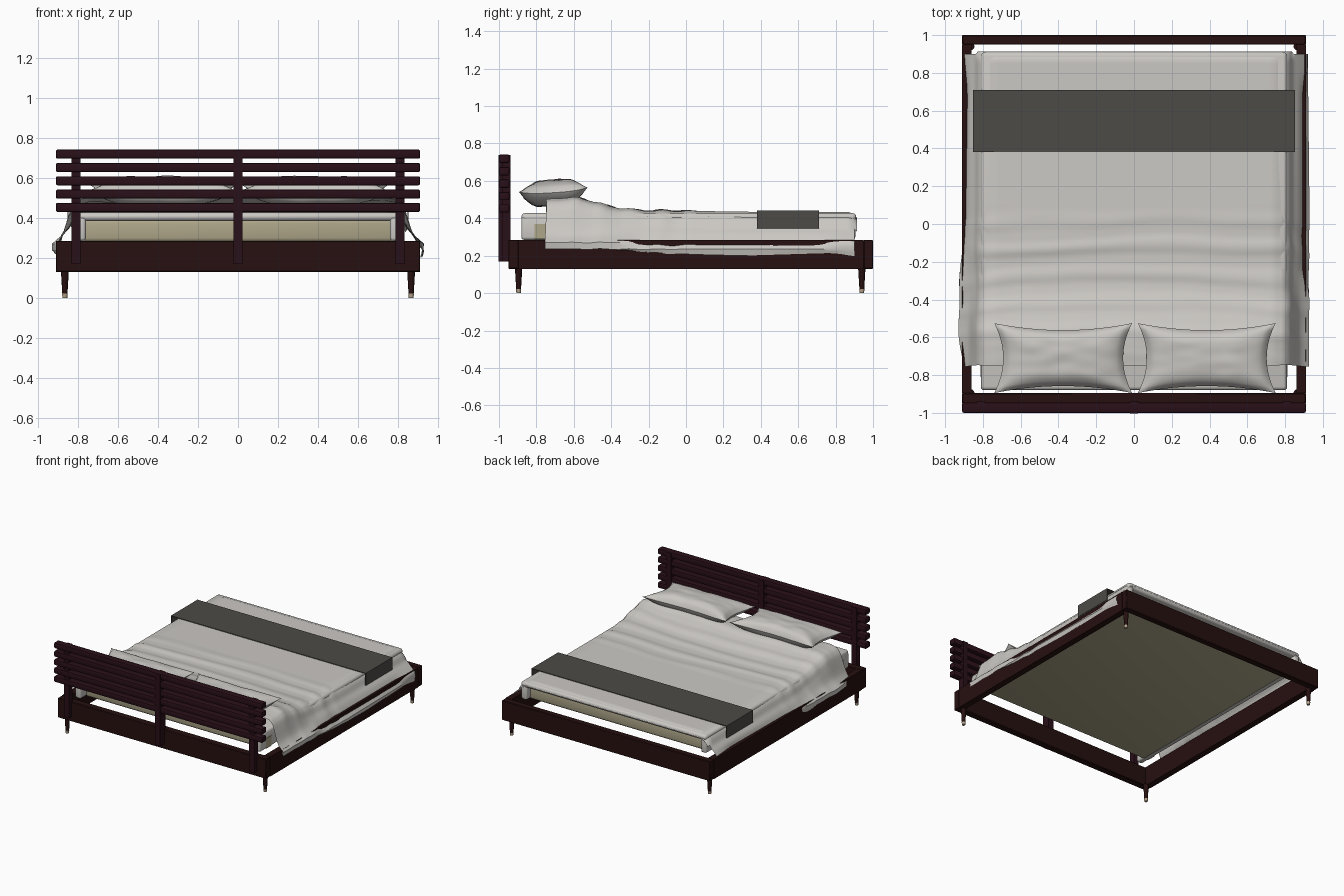
import bpy, bmesh, math
from mathutils import Vector, noise

cube = bpy.data.objects.get("Cube")
if cube:
    bpy.data.objects.remove(cube, do_unlink=True)


def material(name, r, g, b):
    m = bpy.data.materials.new(name)
    m.use_nodes = True
    m.diffuse_color = (r, g, b, 1)
    bsdf = next(n for n in m.node_tree.nodes if n.type == 'BSDF_PRINCIPLED')
    bsdf.inputs["Base Color"].default_value = (r, g, b, 1)
    bsdf.inputs["Roughness"].default_value = 0.7
    return m


WOOD = material("dark wood", 0.02, 0.005, 0.005)
SLAT = material("headboard wood", 0.022, 0.005, 0.009)
LINEN = material("white linen", 0.6, 0.58, 0.55)
BEIGE = material("beige fabric", 0.42, 0.38, 0.25)
GREY = material("dark grey fabric", 0.075, 0.07, 0.062)
BRASS = material("brass", 0.45, 0.36, 0.25)


def finish(name, bm, mat, smooth=True):
    bmesh.ops.recalc_face_normals(bm, faces=bm.faces)
    me = bpy.data.meshes.new(name)
    bm.to_mesh(me)
    bm.free()
    ob = bpy.data.objects.new(name, me)
    bpy.context.collection.objects.link(ob)
    me.materials.append(mat)
    if smooth:
        bpy.ops.object.select_all(action='DESELECT')
        ob.select_set(True)
        bpy.context.view_layer.objects.active = ob
        bpy.ops.object.shade_smooth_by_angle(angle=math.radians(40))
    return ob


def box(name, x, y, z, mat, bevel=0.0, segments=2):
    """Box from (min, max) pairs, with optional rounded edges."""
    bm = bmesh.new()
    bmesh.ops.create_cube(bm, size=1)
    for v in bm.verts:
        v.co = [lo + (c + 0.5) * (hi - lo) for c, (lo, hi) in zip(v.co, (x, y, z))]
    if bevel:
        bmesh.ops.bevel(bm, geom=bm.edges[:], offset=bevel, segments=segments,
                        profile=0.5, affect='EDGES')
    return finish(name, bm, mat, bevel > 0)


def grid(name, nu, nv, func, mat):
    """Surface from func(u, v) with u and v running from -1 to 1."""
    bm = bmesh.new()
    bmesh.ops.create_grid(bm, x_segments=nu, y_segments=nv, size=1)
    for v in bm.verts:
        v.co = func(v.co.x, v.co.y)
    return finish(name, bm, mat)


def cone(name, x, y, z0, z1, r0, r1, mat):
    bm = bmesh.new()
    bmesh.ops.create_cone(bm, cap_ends=True, segments=20, radius1=r0, radius2=r1, depth=z1 - z0)
    bmesh.ops.translate(bm, verts=bm.verts, vec=(x, y, (z0 + z1) / 2))
    return finish(name, bm, mat)


def lerp_path(points, t):
    """Linear interpolation in sorted (t, value) pairs."""
    if t <= points[0][0]:
        return points[0][1]
    for (a, p), (b, q) in zip(points, points[1:]):
        if t <= b:
            return p + (q - p) * (t - a) / (b - a)
    return points[-1][1]


def smooth_path(points, t, w=0.04):
    return sum(lerp_path(points, t + k * w) for k in (-1, 0, 1)) / 3


# Frame rails and legs
RAIL_Z = (0.13, 0.285)
box("head_rail", (-0.91, 0.91), (-0.95, -0.895), RAIL_Z, WOOD, 0.004, 1)
box("foot_rail", (-0.91, 0.91), (0.95, 1.0), RAIL_Z, WOOD, 0.004, 1)
for side, s in (("right", -1), ("left", 1)):
    xs = sorted((s * 0.86, s * 0.91))
    box(side + "_side_rail", xs, (-0.895, 0.95), RAIL_Z, WOOD)
    for end, y in (("head", -0.895), ("foot", 0.94)):
        cone(f"{side}_{end}_leg", s * 0.865, y, 0.022, 0.14, 0.013, 0.02, WOOD)
        cone(f"{side}_{end}_leg_tip", s * 0.865, y, 0, 0.022, 0.012, 0.014, BRASS)

# Headboard
for i in range(5):
    z = 0.43 + i * 0.0665
    box(f"headboard_slat_{i + 1}", (-0.91, 0.91), (-1.0, -0.945), (z, z + 0.045), SLAT, 0.008)
for name, x, y in (("right", -0.81, -0.985), ("middle", 0, -1.002), ("left", 0.81, -0.985)):
    box(name + "_headboard_post", (x - 0.022, x + 0.022), (y, -0.938), (0.17, 0.738), SLAT)

# Mattress base with an overhanging sheet
box("mattress_base", (-0.775, 0.775), (-0.81, 0.86), (0.28, 0.392), BEIGE, 0.02, 3)
box("sheet_top", (-0.81, 0.81), (-0.88, 0.91), (0.385, 0.428), LINEN, 0.02, 3)
for side, s in (("right", -1), ("left", 1)):
    box(side + "_sheet_side", sorted((s * 0.76, s * 0.81)), (-0.88, 0.905), (0.285, 0.41),
        LINEN, 0.015, 3)
    box(side + "_base_patch", sorted((s * 0.807, s * 0.813)), (-0.81, -0.74), (0.29, 0.37), BEIGE)

# Draped blanket
TOP = [(-0.75, 0.5), (-0.6, 0.515), (-0.5, 0.49), (-0.4, 0.46), (-0.28, 0.443),
       (0.0, 0.44), (0.4, 0.434), (0.87, 0.434)]
HEM = [(-0.75, 0.285), (-0.4, 0.235), (-0.1, 0.21), (0.3, 0.2), (0.8, 0.215), (0.9, 0.195)]
TUCK = [(-0.35, 0.927), (-0.22, 0.9), (0.7, 0.9), (0.8, 0.918)]
LOW_LEFT = [(-0.75, 0.92), (0.0, 0.93), (0.9, 0.92)]
LOW_RIGHT = [(-0.75, 0.9), (-0.6, 0.93), (-0.25, 0.925), (-0.1, 0.9), (0.7, 0.885), (0.9, 0.91)]


def blanket(u, v):
    y = -0.75 + 1.65 * (v + 1) / 2
    top = smooth_path(TOP, y)
    low = smooth_path(LOW_LEFT if u > 0 else LOW_RIGHT, y)
    tuck = smooth_path(TUCK, y) if u > 0 else low
    hem = smooth_path(HEM, y)
    section = [(0, Vector((0, top))), (0.66, Vector((0.74, top))),
               (0.72, Vector((0.795, top - 0.015))), (0.77, Vector((0.825, top - 0.045))),
               (0.81, Vector((0.84, top - 0.085))), (0.87, Vector((0.875, 0.315))),
               (0.92, Vector((tuck, 0.27))), (0.96, Vector((low, 0.235))),
               (1, Vector((low - 0.008, hem)))]
    x, z = lerp_path(section, abs(u))
    # Crosswise folds near the head, fading towards the foot
    fade = max(0, min(1, (0.1 - y) / 0.15)) * min(1, (0.8 + y) * 4)
    n = noise.noise(Vector((u * 2, y * 5, 1)))
    wave = math.sin(y * 42 + u * u * 2 + n * 2)
    z += fade * (0.006 * max(wave, -0.4) + 0.006 * n) * (1 if abs(u) < 0.8 else 0.4)
    if abs(u) > 0.72:
        x += 0.008 * fade * noise.noise(Vector((u * 3, y * 6, 4)))
    if v > 0.97 and abs(u) < 0.8:
        z -= (v - 0.97) / 0.03 * 0.03
        y += 0.013
    y += 0.012 * noise.noise(Vector((u * 6, 2, 0))) * max(0, -v)
    return Vector((math.copysign(x, u), y, z))


grid("blanket", 100, 100, blanket, LINEN)

# Runner laid across the foot of the bed
RUNNER_Y = (0.38, 0.71)
box("runner_top", (-0.849, 0.849), RUNNER_Y, (0.437, 0.442), GREY)
for side, s in (("right", -1), ("left", 1)):
    box(side + "_runner_flap", sorted((s * 0.846, s * 0.852)), RUNNER_Y, (0.345, 0.442), GREY)


# Pillows with pinched corners
def pillow(name, cx, seed):
    def shape(sign):
        def func(u, v):
            x = 0.365 * u * (1 - 0.13 * (1 - v * v))
            y = 0.185 * v * (1 - 0.2 * (1 - u * u))
            puff = max(0, (1 - u ** 4) * (1 - v ** 4)) ** 0.6
            n = noise.noise(Vector((u * 2.5, v * 2.5, seed)))
            z = 0.537 + sign * 0.068 * puff * (1 + 0.12 * n)
            z += 0.012 * v + 0.015 * abs(u * v) ** 3
            return Vector((cx + x, -0.71 + y, z))
        return func
    for part, sign in (("top", 1), ("underside", -1)):
        grid(f"{name}_pillow_{part}", 32, 24, shape(sign), LINEN)


pillow("right", -0.375, 3)
pillow("left", 0.385, 8)
